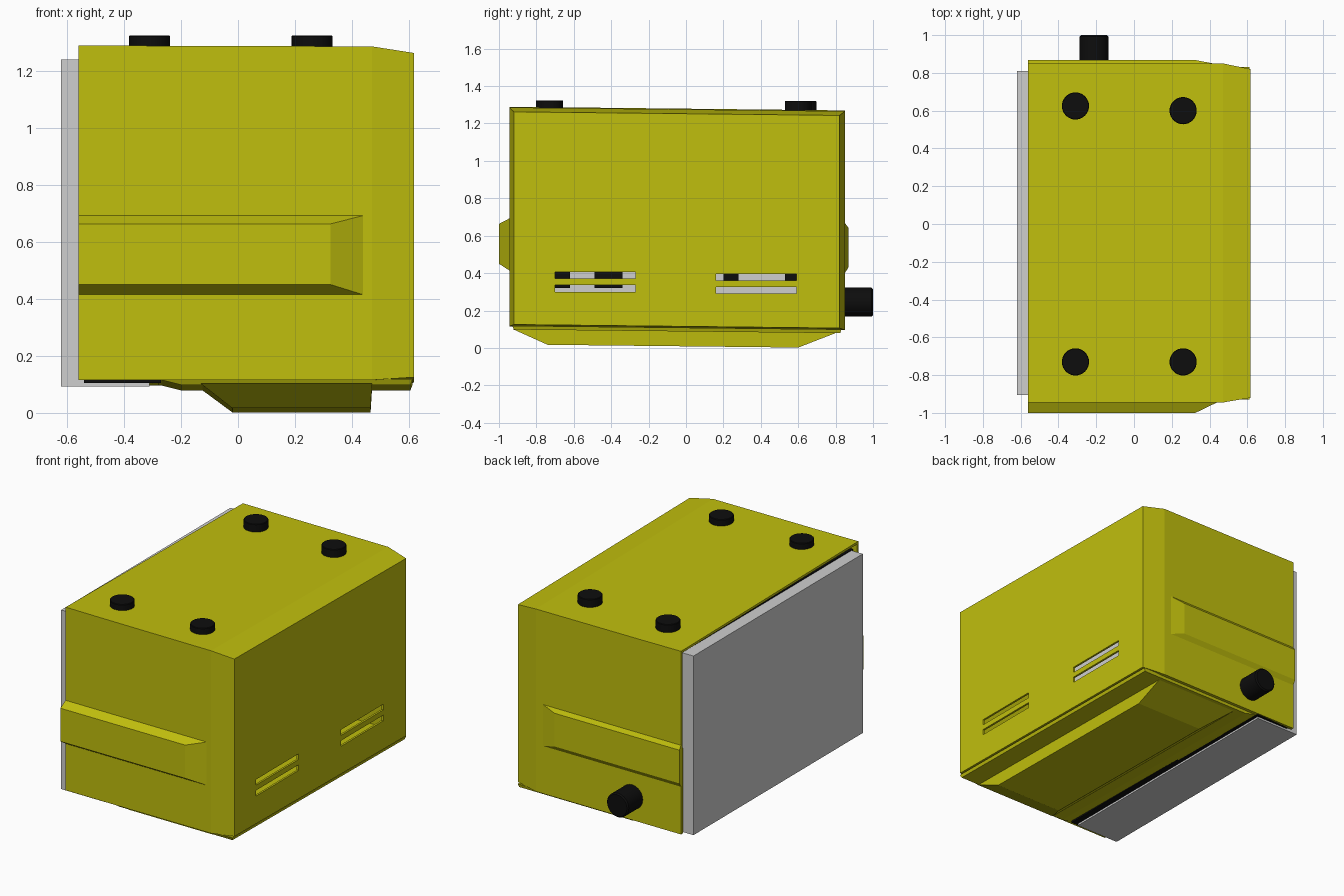
import bpy, bmesh, math
from mathutils import Matrix, Vector

if "Cube" in bpy.data.objects:
    bpy.data.objects.remove(bpy.data.objects["Cube"])


def material(name, rgb):
    m = bpy.data.materials.new(name)
    m.diffuse_color = (*rgb, 1)
    m.use_nodes = True
    m.node_tree.nodes["Principled BSDF"].inputs["Base Color"].default_value = m.diffuse_color
    return m


YELLOW = material("yellow paint", (0.53, 0.52, 0.004))
GREY = material("light grey", (0.62, 0.62, 0.62))
BLACK = material("black rubber", (0.004, 0.004, 0.004))
TILT = -0.011  # the body leans slightly along y


def finish(name, bm, mat):
    bmesh.ops.recalc_face_normals(bm, faces=bm.faces[:])
    me = bpy.data.meshes.new(name)
    bm.to_mesh(me)
    bm.free()
    me.materials.append(mat)
    ob = bpy.data.objects.new(name, me)
    bpy.context.collection.objects.link(ob)
    return ob


def add_box(bm, x0, x1, y0, y1, z0, z1):
    r = bmesh.ops.create_cube(bm, size=1)
    for v in r["verts"]:
        v.co = ((x0 + x1) / 2 + v.co.x * (x1 - x0),
                (y0 + y1) / 2 + v.co.y * (y1 - y0),
                (z0 + z1) / 2 + v.co.z * (z1 - z0))


def boxes(name, mat, *dims):
    bm = bmesh.new()
    for d in dims:
        add_box(bm, *d)
    return finish(name, bm, mat)


def frustum(name, mat, a, b):
    """Solid between two matching loops of points."""
    bm = bmesh.new()
    va = [bm.verts.new(p) for p in a]
    vb = [bm.verts.new(p) for p in b]
    n = len(va)
    bm.faces.new(va)
    bm.faces.new(vb)
    for i in range(n):
        j = (i + 1) % n
        bm.faces.new((va[i], va[j], vb[j], vb[i]))
    return finish(name, bm, mat)


def rect(x0, x1, y0, y1, z):
    return [(x, y, z + TILT * y) for x, y in ((x0, y0), (x1, y0), (x1, y1), (x0, y1))]


def cylinder(name, centre, r, depth, axis, bevel):
    bm = bmesh.new()
    bmesh.ops.create_cone(bm, cap_ends=True, segments=32, radius1=r, radius2=r, depth=depth)
    rims = [e for e in bm.edges if abs(e.verts[0].co.z - e.verts[1].co.z) < 1e-5]
    bmesh.ops.bevel(bm, geom=rims, offset=bevel, segments=1, affect='EDGES')
    rot = Vector((0, 0, 1)).rotation_difference(Vector(axis)).to_matrix().to_4x4()
    bmesh.ops.transform(bm, matrix=Matrix.Translation(centre) @ rot, verts=bm.verts[:])
    ob = finish(name, bm, BLACK)
    bpy.ops.object.select_all(action='DESELECT')
    ob.select_set(True)
    bpy.context.view_layer.objects.active = ob
    bpy.ops.object.shade_smooth_by_angle(angle=math.radians(30))
    return ob


# hollow housing: lofted sections, open at the back and under the rear
sections = [(-0.56, -0.945, 0.85, 0.105, 1.279),
            (-0.28, -0.945, 0.85, 0.105, 1.277),
            (0.47, -0.945, 0.85, 0.105, 1.275),
            (0.618, -0.92, 0.82, 0.115, 1.252)]
bm = bmesh.new()
rings = []
for x, y0, y1, z0, z1 in sections:
    rings.append([bm.verts.new((x, y, z + TILT * y))
                  for y, z in ((y0, z0), (y1, z0), (y1, z1), (y0, z1))])
for k in range(3):
    for i in range(4):
        if k == 0 and i == 0:
            continue
        j = (i + 1) % 4
        bm.faces.new((rings[k][i], rings[k][j], rings[k + 1][j], rings[k + 1][i]))
bm.faces.new(rings[-1])
bmesh.ops.recalc_face_normals(bm, faces=bm.faces[:])
top = max(bm.faces, key=lambda f: f.calc_center_median().z)
if top.normal.z < 0:
    bmesh.ops.reverse_faces(bm, faces=bm.faces[:])
me = bpy.data.meshes.new("housing")
bm.to_mesh(me)
bm.free()
me.materials.append(YELLOW)
housing = bpy.data.objects.new("housing", me)
bpy.context.collection.objects.link(housing)

# vent slots cut through the end wall
cutter = boxes("slot_cutter", YELLOW, *[
    (0.5, 0.7, y, y + 0.43, z + dz, z + dz + 0.036)
    for y, z in ((-0.70, 0.3), (0.16, 0.29)) for dz in (0, 0.07)])
cutter.hide_render = True
solid = housing.modifiers.new("walls", 'SOLIDIFY')
solid.thickness = 0.02
solid.offset = -1
cut = housing.modifiers.new("slots", 'BOOLEAN')
cut.operation = 'DIFFERENCE'
cut.solver = 'EXACT'
cut.object = cutter
dg = bpy.context.evaluated_depsgraph_get()
baked = bpy.data.meshes.new_from_object(housing.evaluated_get(dg))
housing.modifiers.clear()
housing.data = baked
bpy.data.objects.remove(cutter)

# raised side bands, tapered at the end
for name, yb, yo, z0, z1 in (("front_band", -0.93, -1.0, 0.405, 0.70),
                             ("rear_band", 0.84, 0.868, 0.385, 0.68)):
    base = [(-0.56, yb, z0), (0.47, yb, z0), (0.47, yb, z1), (-0.56, yb, z1)]
    outer = [(-0.56, yo, z0 + 0.045), (0.325, yo, z0 + 0.045),
             (0.325, yo, z1 - 0.037), (-0.56, yo, z1 - 0.037)]
    frustum(name, YELLOW, base, outer)

# underside: shallow lip and deeper belly pan
frustum("bottom_lip", YELLOW, rect(-0.28, 0.612, -0.93, 0.83, 0.108),
        rect(-0.20, 0.605, -0.92, 0.825, 0.088))
frustum("belly_pan", YELLOW, rect(-0.13, 0.47, -0.93, 0.81, 0.092),
        rect(-0.02, 0.465, -0.74, 0.6, 0.0085))

# grey rear unit, with a narrower core seen through the slots
boxes("rear_panel", GREY, (-0.62, -0.31, -0.905, 0.81, 0.092, 1.24))
boxes("inner_core", GREY, (-0.32, -0.262, -0.89, 0.795, 0.13, 1.22))

# black liner between housing and rear unit
boxes("liner", BLACK, (-0.54, -0.27, -0.918, 0.822, 0.104, 1.245))

# small dark components behind the slots
boxes("inner_components", BLACK,
      (-0.27, -0.2, -0.72, -0.62, 0.32, 0.45),
      (-0.27, -0.2, -0.49, -0.34, 0.32, 0.45),
      (-0.27, -0.2, 0.2, 0.28, 0.35, 0.45),
      (-0.27, -0.2, 0.53, 0.62, 0.35, 0.45))

# four round pads on top
for x, y in ((-0.31, -0.73), (0.26, -0.73), (-0.31, 0.625), (0.26, 0.60)):
    cylinder("top_pad", (x, y, 1.297 - 0.003 * (y > 0)), 0.072, 0.054, (0, 0, 1), 0.003)

# side knob
cylinder("side_knob", (-0.212, 0.92, 0.245), 0.077, 0.16, (0, 1, 0), 0.008)
